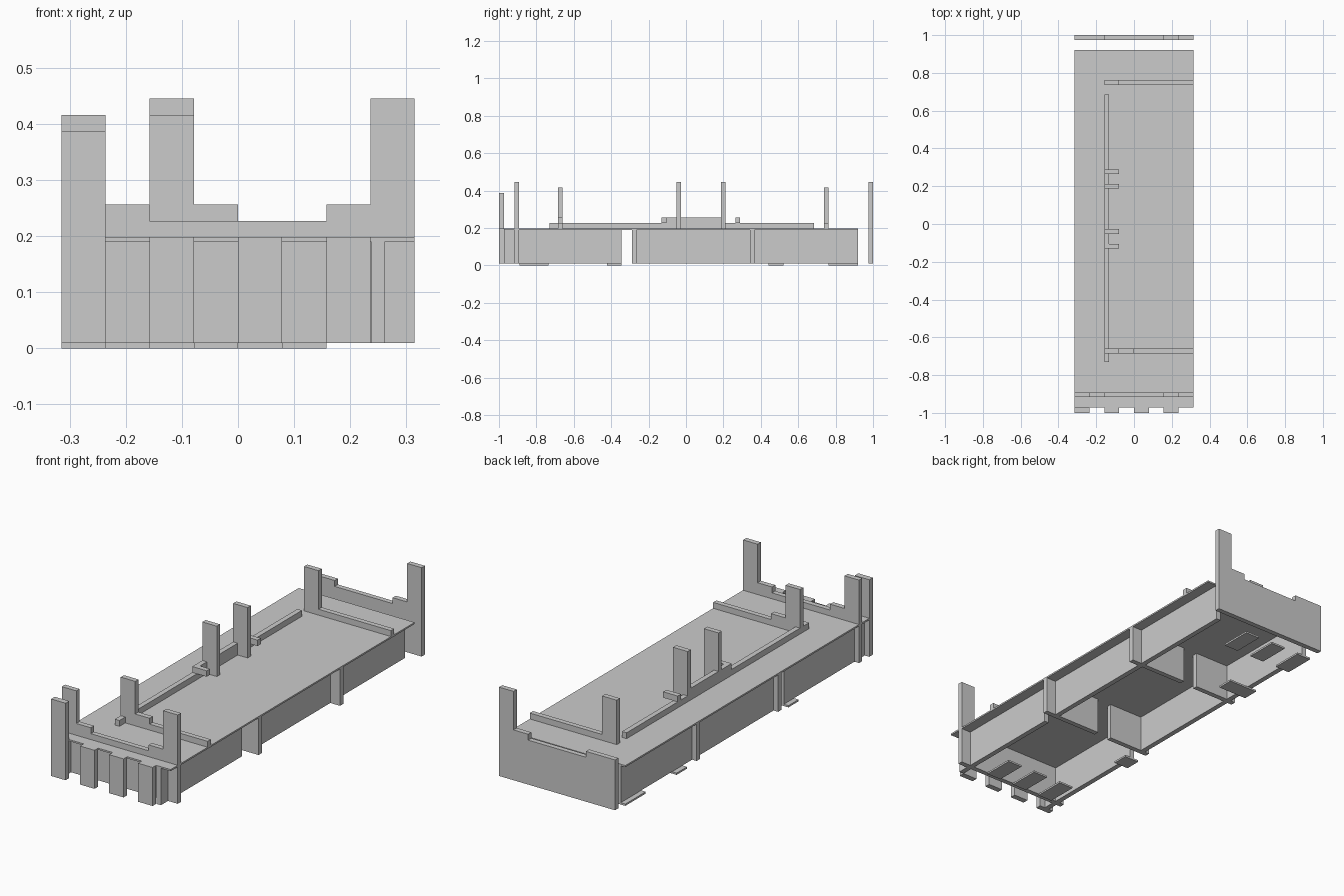
import bpy, bmesh

if "Cube" in bpy.data.objects:
    bpy.data.objects.remove(bpy.data.objects["Cube"])

U = 0.0787           # width of one plank column
T = 0.025            # plank thickness
Z0, ZU, ZD = 0.009, 0.19, 0.198   # plank bottom, deck underside, deck top
LOW, STEP, MID, TALL = 0.227, 0.256, 0.416, 0.445


def box(name, x0, x1, y0, y1, z0, z1):
    bm = bmesh.new()
    bmesh.ops.create_cube(bm, size=1)
    for v in bm.verts:
        v.co.x = x1 if v.co.x > 0 else x0
        v.co.y = y1 if v.co.y > 0 else y0
        v.co.z = z1 if v.co.z > 0 else z0
    return finish(name, bm)


def finish(name, bm):
    bmesh.ops.recalc_face_normals(bm, faces=bm.faces)
    me = bpy.data.meshes.new(name)
    bm.to_mesh(me)
    bm.free()
    ob = bpy.data.objects.new(name, me)
    bpy.context.collection.objects.link(ob)
    return ob


def stepped(name, y, z0, steps):
    """Plank standing across the bed; steps are (start column, end column, top)."""
    pts = [(steps[0][0] * U, z0)]
    for a, b, top in steps:
        pts += [(a * U, top), (b * U, top)]
    pts.append((steps[-1][1] * U, z0))
    bm = bmesh.new()
    face = bm.faces.new([bm.verts.new((x, y, z)) for x, z in pts])
    ext = bmesh.ops.extrude_face_region(bm, geom=[face])
    for v in ext["geom"]:
        if isinstance(v, bmesh.types.BMVert):
            v.co.y += T
    return finish(name, bm)


# Deck
box("deck", -4 * U, 4 * U, -0.972, 0.92, ZU, ZD)

# Front fingers, the first one a tall post
for i, c in enumerate((-4, -2, 0, 2)):
    box("front_finger", c * U, (c + 1) * U, -1, -0.972, Z0, 0.387 if i == 0 else ZU)
    if i:
        box("deck_finger", c * U, (c + 1) * U, -1, -0.972, ZU, ZD)

# End boards
stepped("headboard", -0.917, Z0, [(-4, -3, MID), (-3, -2, STEP), (-2, 2, LOW),
                                  (2, 3, STEP), (3, 4, TALL)])
stepped("footboard", 0.975, Z0, [(-4, -2, STEP), (-2, 2, LOW),
                                 (2, 3, STEP), (3, 4, TALL)])

# Cross rails on the deck, each with a post
stepped("front_cross_rail", -0.685, ZD, [(-2, -1, MID), (-1, 0, STEP), (0, 4, LOW)])
stepped("back_cross_rail", 0.737, ZD, [(-2, -1, MID), (-1, 4, LOW)])

# Long rail with its raised middle, posts and tabs
X = -2 * U
box("long_rail", X, X + T, -0.73, 0.685, ZD, LOW)
box("long_rail_raised", X, X + T, -0.13, 0.21, LOW, STEP)
for y in (-0.052, 0.187):
    box("rail_post", X, X + U, y, y + T, ZD, TALL)
for y in (-0.13, 0.264):
    box("rail_tab", X, X + U, y, y + T, LOW, STEP)

# Side walls under the deck, split by a gap
for x in (0.237, -0.29):
    box("side_wall_front", x, x + T, -0.972, -0.345, Z0, ZU)
    box("side_wall_back", x, x + T, -0.27, 0.92, Z0, ZU)

# Cross walls with a slot in the middle
for y in (-0.29, 0.342):
    box("cross_wall_right", 0, 4 * U, y, y + T, Z0, ZU)
    box("cross_wall_left", -4 * U, -U, y, y + T, Z0, ZU)

# Flat floor pads
for c in (-4, -2, 0):
    box("back_pad", c * U, (c + 1) * U, 0.762, 0.92, 0, Z0)
for c in (-3, -1, 1):
    box("front_pad", c * U, (c + 1) * U, -0.89, -0.735, 0, Z0)
box("middle_pad_back", -4 * U, -2 * U, 0.442, 0.522, 0, Z0)
box("middle_pad_front", -4 * U, -3 * U, -0.423, -0.345, 0, Z0)
